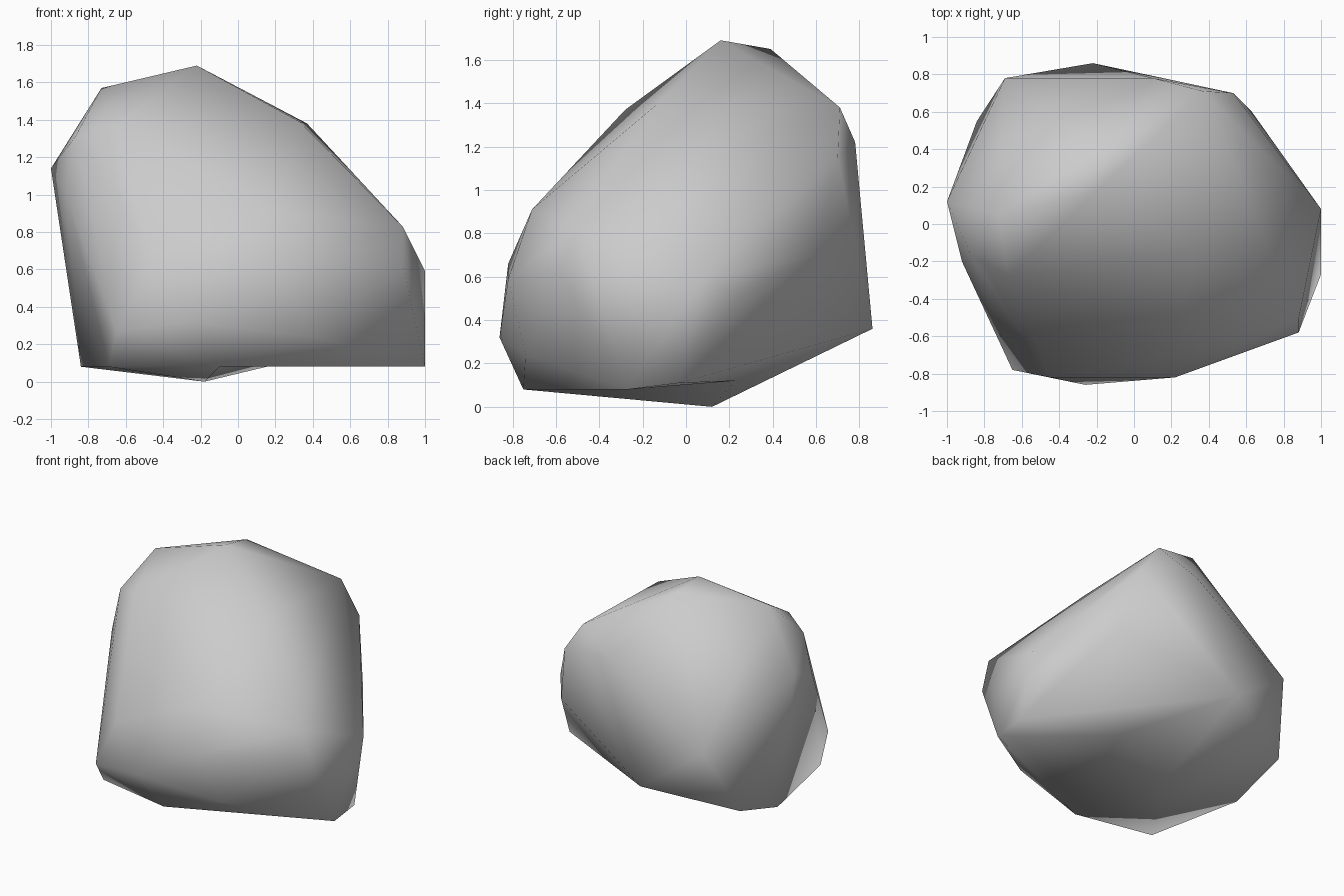
import bpy
import bmesh
from mathutils import Vector

# Remove the default cube only
default_cube = bpy.data.objects.get("Cube")
if default_cube:
    bpy.data.objects.remove(default_cube, do_unlink=True)


def make_material(name, colour):
    material = bpy.data.materials.new(name)
    material.use_nodes = True
    material.diffuse_color = colour
    shader = material.node_tree.nodes["Principled BSDF"]
    shader.inputs["Base Color"].default_value = colour
    shader.inputs["Roughness"].default_value = 0.9
    return material


def press_dent(bm, rim, centre):
    """Replace the faces spanning the rim corners by a fan to a raised centre."""
    inside = [f for f in bm.faces if all(v in rim for v in f.verts)]
    bmesh.ops.delete(bm, geom=inside, context="FACES")
    middle = bm.verts.new(centre)
    for edge in [e for e in bm.edges if e.is_boundary]:
        bm.faces.new((*edge.verts, middle))


def make_boulder(name, corners, rim_corners, dent, material):
    """Wrap a convex skin around the corners, dent it and shade it smoothly."""
    bm = bmesh.new()
    made = {corner: bm.verts.new(Vector(corner)) for corner in corners}
    bmesh.ops.convex_hull(bm, input=bm.verts[:])
    press_dent(bm, [made[corner] for corner in rim_corners], dent)
    unused = [v for v in bm.verts if not v.link_faces]
    bmesh.ops.delete(bm, geom=unused, context="VERTS")
    bmesh.ops.recalc_face_normals(bm, faces=bm.faces[:])
    for face in bm.faces:
        face.smooth = True

    mesh = bpy.data.meshes.new(name)
    bm.to_mesh(mesh)
    bm.free()
    mesh.materials.append(material)
    boulder = bpy.data.objects.new(name, mesh)
    bpy.context.scene.collection.objects.link(boulder)
    return boulder


# Crown: peak and the high shoulders around it
crown = [
    (-.22, .16, 1.69), (-.2, .39, 1.65), (-.73, .05, 1.57),
    (.33, -.14, 1.39), (.37, .71, 1.38), (-.67, -.28, 1.37),
    (-.87, -.17, 1.31), (.1, .78, 1.22),
]

# Girdle: the widest corners, going round the middle
girdle = [
    (-1, .12, 1.14), (-.92, -.2, 1), (.2, -.71, .91),
    (-.45, -.82, .66), (.22, -.82, .59), (.88, -.51, .83),
    (.88, -.58, .62), (1, .08, .59), (.87, .24, .51),
    (.53, .7, 1.15), (.63, .6, .7), (-.69, .78, .7),
]

# Base: low corners, then the rim of the hollow beside the resting point
base = [
    (-.26, -.86, .32), (-.65, -.78, .27), (.4, -.74, .24),
    (-.69, -.63, .08), (-.84, .55, .22), (-.84, .1, .08),
]
hollow_rim = [
    (-.18, .12, 0), (-.1, -.75, .08), (1, -.27, .08),
    (1, -.03, .11), (-.22, .86, .36),
]
hollow = (.32, .23, .12)

stone = make_material("stone grey", (.6, .6, .6, 1))
make_boulder("boulder", crown + girdle + base + hollow_rim,
             hollow_rim, hollow, stone)
